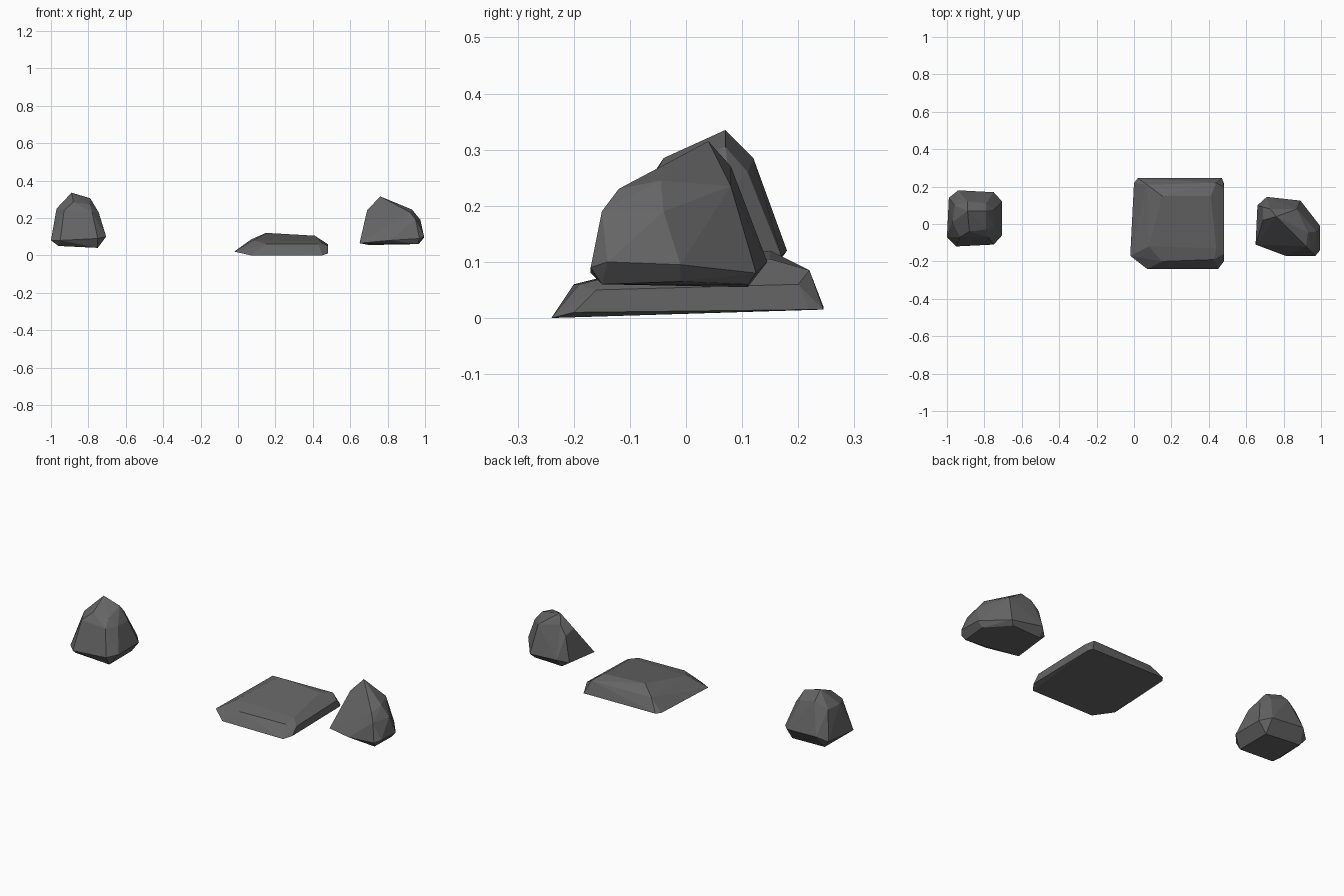
import bpy
import bmesh
import math
from mathutils import Vector

default_cube = bpy.data.objects.get("Cube")
if default_cube:
    bpy.data.objects.remove(default_cube, do_unlink=True)

CENTIMETRE = 0.01


def make_material(name, colour):
    material = bpy.data.materials.new(name)
    material.use_nodes = True
    material.diffuse_color = colour
    shader = material.node_tree.nodes["Principled BSDF"]
    shader.inputs["Base Color"].default_value = colour
    shader.inputs["Roughness"].default_value = 0.9
    return material


stone_grey = make_material("stone grey", (0.13, 0.13, 0.13, 1))


def make_rock(name, centre_x, **rings):
    """Wrap corner rings, given in hundredths around the centre, in a flat-faced shell."""
    mesh = bpy.data.meshes.new(name)
    bm = bmesh.new()
    for ring in rings.values():
        for corner in ring:
            bm.verts.new(Vector(corner) * CENTIMETRE)
    hull = bmesh.ops.convex_hull(bm, input=bm.verts[:])
    loose = {v for v in hull["geom_interior"] + hull["geom_unused"]
             if isinstance(v, bmesh.types.BMVert) and v.is_valid}
    bmesh.ops.delete(bm, geom=list(loose), context="VERTS")
    # Merge nearly level triangles into broad chiselled facets
    bmesh.ops.dissolve_limit(bm, angle_limit=math.radians(4),
                             verts=bm.verts[:], edges=bm.edges[:])
    bmesh.ops.recalc_face_normals(bm, faces=bm.faces[:])
    bm.to_mesh(mesh)
    bm.free()
    mesh.materials.append(stone_grey)
    rock = bpy.data.objects.new(name, mesh)
    rock.location.x = centre_x
    bpy.context.collection.objects.link(rock)
    return rock


# Tall boulder with a chamfered box body and a peak toward the back
make_rock(
    "right_boulder", -0.85,
    base=[(-11, -8, 5), (10, -8, 4), (10, 12, 4), (-11, 13, 5)],
    belly=[(-15, -7, 8), (-10, -12, 8), (10, -11, 9), (14.5, -6, 10),
           (14.5, 12, 10), (10, 17, 11), (-9, 18, 12), (-14, 14, 9)],
    shoulder=[(-12, 1, 25), (-8, -7, 24), (7, -7, 23), (10.5, -1, 23),
              (10.5, 8, 23), (-11, 10, 25)],
    crown=[(-3, -4, 28.5), (6, -3, 27), (-4, 7, 33.5), (6, 7, 30.5),
           (-4, 12, 28.5), (6, 11, 26)],
)

# Low slab: broad tilted top with bevelled sides
make_rock(
    "flat_slab", 0.23,
    base=[(-25, -17, 2), (-16, -24, 0), (22, -24, 0), (25, -20, 1),
          (25, 22, 1.5), (24, 24.5, 1.5), (-21, 24.5, 2), (-23, 22, 2)],
    shoulder=[(-15, -12, 8), (-8, -20, 6), (20, -19, 6), (25, -16, 5),
              (25, 20, 6), (21, 22, 8.5), (-16, 21, 8.5)],
    crown=[(-8, 15, 12), (18, 15, 10.5), (21, -13, 7.5)],
)

# Wedge boulder: skewed body with a leaning peak
make_rock(
    "left_boulder", 0.82,
    base=[(-12, -11, 6), (14, -15, 6), (15, -1, 6.5),
          (5, 11, 6), (-12, 11, 5.5)],
    belly=[(-17, -11, 6.5), (-1, -17, 8), (15, -17, 9), (17.5, -14, 10),
           (17.5, -1, 9.5), (7, 12.5, 8), (-11, 14.5, 10), (-16, 10, 8)],
    shoulder=[(13, -15, 19), (10, -12, 23), (15.5, -4, 19),
              (11, -4.5, 24.5), (5, 8, 23.5), (-13, 2, 24), (-13, 9, 22)],
    crown=[(-6, 4, 31.5), (-9, 8, 27)],
)
